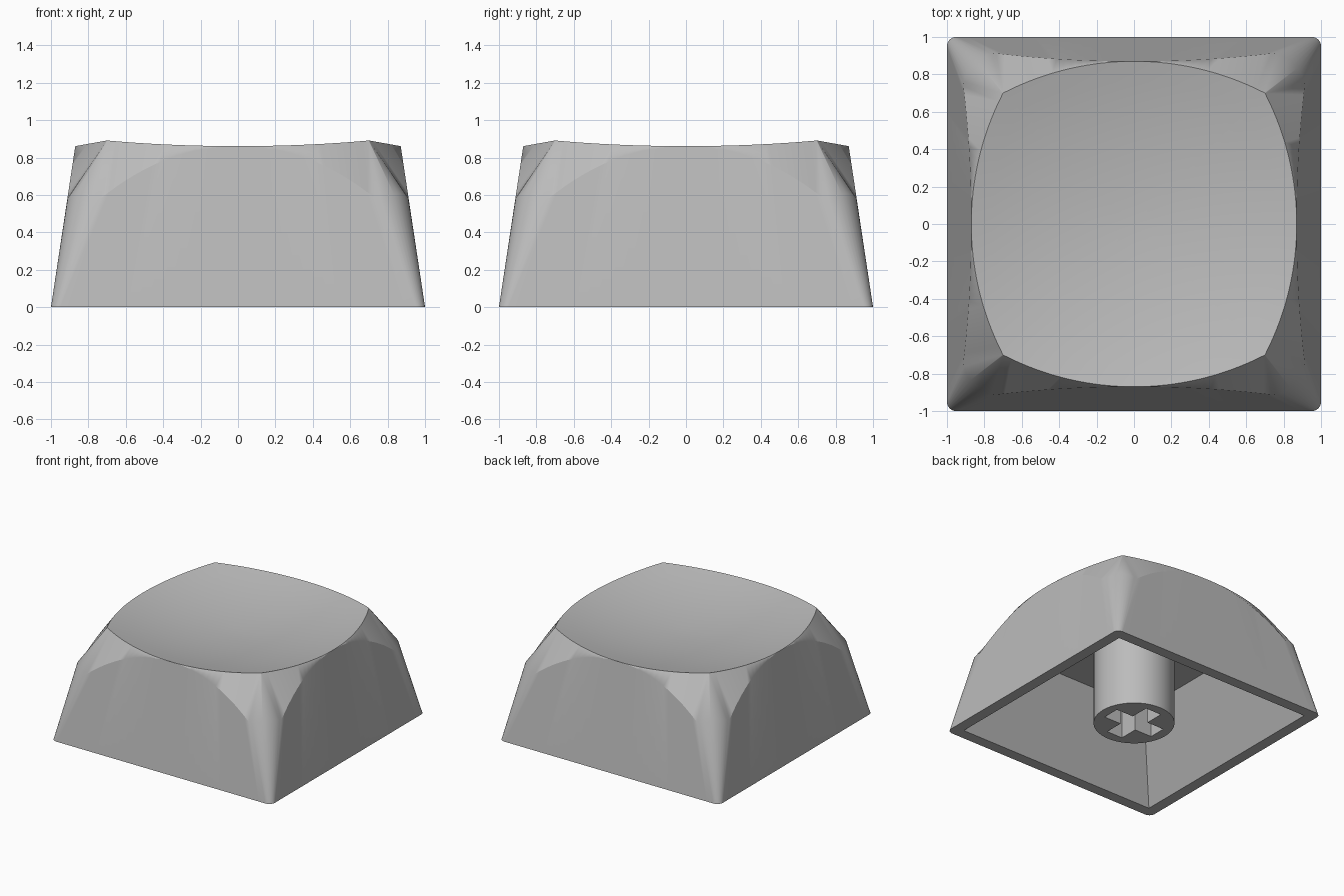
import bpy, bmesh, math

if "Cube" in bpy.data.objects:
    bpy.data.objects.remove(bpy.data.objects["Cube"])

grey = bpy.data.materials.new("warm_grey_plastic")
grey.diffuse_color = (0.5, 0.5, 0.5, 1)
grey.use_nodes = True
grey.node_tree.nodes["Principled BSDF"].inputs["Base Color"].default_value = grey.diffuse_color


def dish_z(x, y):
    return 0.758 + 0.1358 * (x * x + y * y)


def make(name, bm):
    bmesh.ops.remove_doubles(bm, verts=bm.verts, dist=0.0005)
    bmesh.ops.dissolve_degenerate(bm, edges=bm.edges, dist=0.0005)
    bmesh.ops.recalc_face_normals(bm, faces=bm.faces)
    me = bpy.data.meshes.new(name)
    bm.to_mesh(me)
    bm.free()
    me.materials.append(grey)
    ob = bpy.data.objects.new(name, me)
    bpy.context.collection.objects.link(ob)
    bpy.ops.object.select_all(action='DESELECT')
    ob.select_set(True)
    bpy.context.view_layer.objects.active = ob
    bpy.ops.object.shade_smooth_by_angle(angle=math.radians(30))
    mod = ob.modifiers.new("face_weighting", 'WEIGHTED_NORMAL')
    mod.keep_sharp = True
    return ob


def rim(x):
    # bowed edge of the dish
    y = 0.87 - 1.526 + math.sqrt(1.526 ** 2 - x * x)
    return (x, -y, dish_z(x, y))


def half_side():
    # columns of (base, shoulder, rim) from the middle of a side to the corner
    cols = []
    end = 0.736
    for i in range(17):
        x = end * i / 16
        z = 0.861 - 0.281 * (x / end) ** 2.1
        cols.append(((0.95 * i / 16, -1, 0), (x, -(1 - 0.151 * z), z), rim(0.698 * i / 16)))
    for i in range(1, 6):
        a = math.radians(9 * i)
        z = 0.58 + 0.006 * i
        r = 0.05 + 0.13 * z / 0.6
        c = 1 - 0.151 * z - r
        s, k = math.sin(a), math.cos(a)
        cols.append(((0.95 + 0.05 * s, -0.95 - 0.05 * k, 0),
                     (c + r * s, -(c + r * k), z), rim(0.698)))
    return cols


half = half_side()
flip = [tuple((-p[0], p[1], p[2]) for p in col) for col in half]
side = flip[:0:-1] + half


def turn(p, n):
    for _ in range(n):
        p = (-p[1], p[0], p[2])
    return p


cols = [tuple(turn(p, n) for p in col) for n in range(4) for col in side[:-1]]
N = len(cols)

# keycap shell: outer walls, dished top, bottom lip and tapered cavity
bm = bmesh.new()


def face(*pts):
    uniq = []
    for p in pts:
        if all(math.dist(p, q) > 0.0005 for q in uniq):
            uniq.append(p)
    if len(uniq) > 2:
        bm.faces.new([bm.verts.new(p) for p in uniq])


def dish(p, f):
    x, y = p[0] * f, p[1] * f
    return (x, y, dish_z(x, y))


RINGS = 8
for i in range(N):
    a, b = cols[i], cols[(i + 1) % N]
    face(a[0], b[0], b[1], a[1])
    face(a[1], b[1], b[2], a[2])
    for r in range(RINGS):
        f, g = 1 - r / RINGS, 1 - (r + 1) / RINGS
        face(dish(a[2], f), dish(b[2], f), dish(b[2], g), dish(a[2], g))


def square(h, z):
    return [(-h, -h, z), (h, -h, z), (h, h, z), (-h, h, z)]


low, high = square(0.91, 0), square(0.61, 0.62)
face(*high)
M = len(side) - 1
for n in range(4):
    a, b = low[n], low[(n + 1) % 4]
    face(a, b, high[(n + 1) % 4], high[n])
    # bottom lip strips between the outer outline and the cavity
    pts = [cols[n * M + j][0] if n * M + j < N else cols[0][0] for j in range(M + 1)]
    inner = [tuple(a[k] + (b[k] - a[k]) * j / M for k in range(3)) for j in range(M + 1)]
    for j in range(M):
        face(pts[j], pts[j + 1], inner[j + 1], inner[j])
make("keycap_shell", bm)

# stem: round post with a cross-shaped socket
L, W, D, R, TOP = 0.228, 0.072, 0.42, 0.305, 0.625
arm = [(-L, -W), (-W, -W), (-W, -L), (W, -L), (W, -W), (L, -W),
       (L, W), (W, W), (W, L), (-W, L), (-W, W), (-L, W)]
bm = bmesh.new()
S = 48
circle = [(R * math.cos(math.tau * i / S), R * math.sin(math.tau * i / S)) for i in range(S)]


def loop(pts, z):
    return [bm.verts.new((x, y, z)) for x, y in pts]


def wall(lo, hi):
    for i in range(len(lo)):
        j = (i + 1) % len(lo)
        bm.faces.new((lo[i], lo[j], hi[j], hi[i]))


outer, cross = loop(circle, 0), loop(arm, 0)
wall(outer, loop(circle, TOP))
deep = loop(arm, D)
wall(cross, deep)
bm.faces.new(deep)
bm.edges.ensure_lookup_table()
ends = [e for e in bm.edges if all(v.co.z < 0.001 for v in e.verts)]
bmesh.ops.triangle_fill(bm, edges=ends, use_beauty=True, normal=(0, 0, -1))
make("stem", bm)
